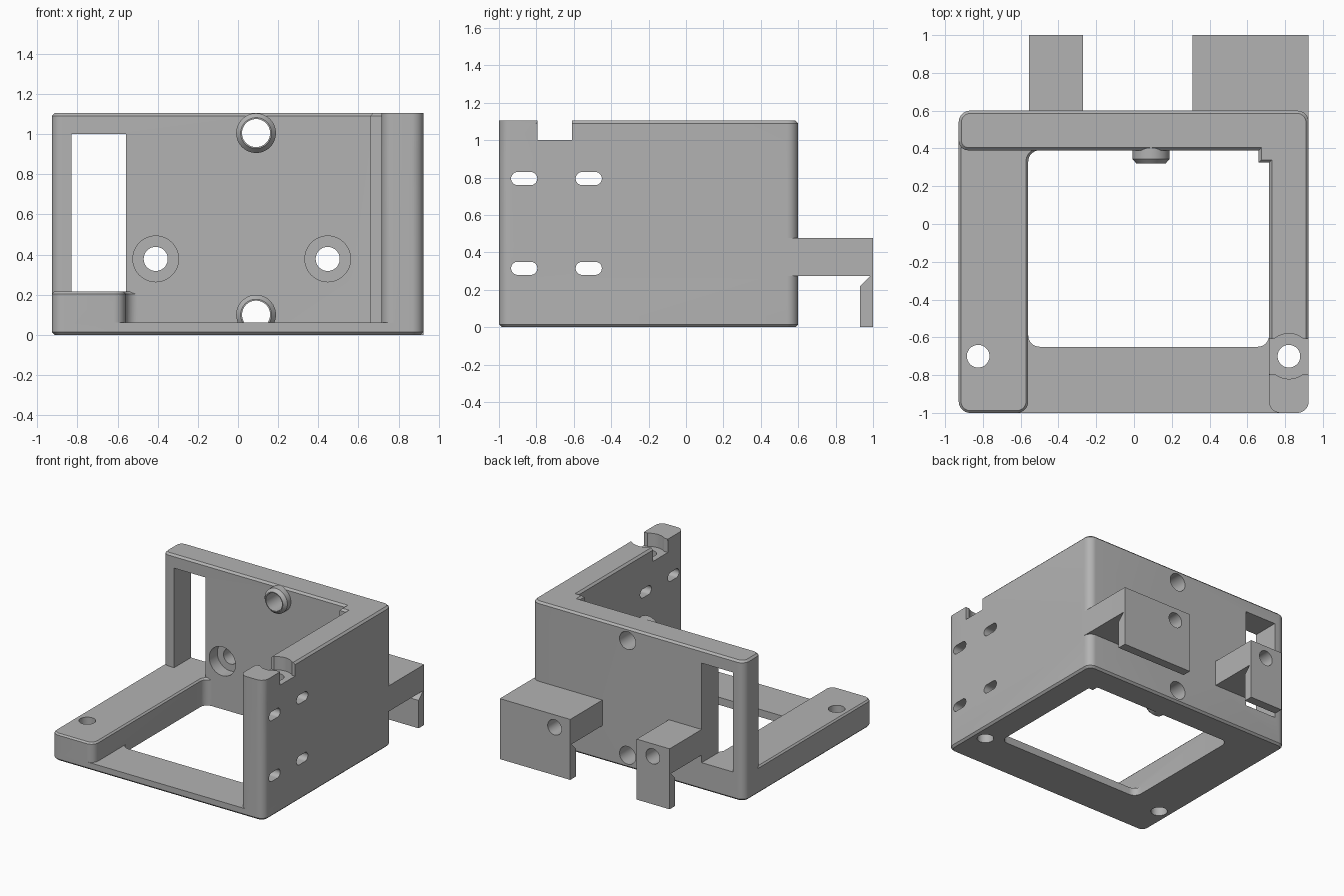
import bpy, bmesh, math
from mathutils import Matrix, Vector

if "Cube" in bpy.data.objects:
    bpy.data.objects.remove(bpy.data.objects["Cube"])

grey = bpy.data.materials.new("plain_grey")
grey.diffuse_color = (0.45, 0.45, 0.45, 1)
grey.use_nodes = True
grey.node_tree.nodes["Principled BSDF"].inputs["Base Color"].default_value = grey.diffuse_color

ALONG_X = Matrix(((0, 0, 1, 0), (1, 0, 0, 0), (0, 1, 0, 0), (0, 0, 0, 1)))  # (u,v,w) -> y,z,x


def finish(name, bm):
    bmesh.ops.recalc_face_normals(bm, faces=bm.faces)
    me = bpy.data.meshes.new(name)
    bm.to_mesh(me)
    bm.free()
    me.materials.append(grey)
    ob = bpy.data.objects.new(name, me)
    bpy.context.collection.objects.link(ob)
    return ob


def outline(corners, seg=8):
    """Counter-clockwise corners (x, y, radius) -> rounded outline."""
    pts, n = [], len(corners)
    for i, (x, y, r) in enumerate(corners):
        p = Vector((x, y))
        if r == 0:
            pts.append(p)
            continue
        a = (Vector(corners[i - 1][:2]) - p).normalized()
        b = (Vector(corners[(i + 1) % n][:2]) - p).normalized()
        c = p + (a + b) * r                       # right-angled corners only
        for k in range(seg + 1):
            t = k / seg * math.pi / 2
            pts.append(c - b * r * math.cos(t) - a * r * math.sin(t))
    return pts


def inset(pts, d):
    out, n = [], len(pts)
    for i, p in enumerate(pts):
        e1 = (p - pts[i - 1]).normalized()
        e2 = (pts[(i + 1) % n] - p).normalized()
        n1, n2 = Vector((-e1.y, e1.x)), Vector((-e2.y, e2.x))
        out.append(p + (n1 + n2) * d / (1 + n1.dot(n2)))
    return out


def prism(name, corners, z0, z1, bottom=0, top=0, matrix=None):
    """Extruded rounded outline with optional chamfers at either end."""
    pts = outline(corners)
    rings = [(z0, bottom)] if bottom else []
    rings += [(z0 + bottom, 0), (z1 - top, 0)]
    rings += [(z1, top)] if top else []
    bm = bmesh.new()
    loops = [[bm.verts.new((p.x, p.y, z)) for p in inset(pts, d)] for z, d in rings]
    n = len(pts)
    for a, b in zip(loops, loops[1:]):
        for i in range(n):
            j = (i + 1) % n
            bm.faces.new((a[i], a[j], b[j], b[i]))
    bm.faces.new(loops[0][::-1])
    bm.faces.new(loops[-1])
    if matrix:
        bm.transform(matrix)
    return finish(name, bm)


def rect(x0, x1, y0, y1, r=0):
    return [(x0, y0, r), (x1, y0, r), (x1, y1, r), (x0, y1, r)]


def rod(name, axis, a, b, s0, s1, r0, r1=None):
    """Cylinder or cone along y at (x=a, z=b) or along z at (x=a, y=b)."""
    bm = bmesh.new()
    bmesh.ops.create_cone(bm, cap_ends=True, segments=48, radius1=r0,
                          radius2=r0 if r1 is None else r1, depth=s1 - s0)
    mid = (s0 + s1) / 2
    if axis == 'Y':
        bm.transform(Matrix.Translation((a, mid, b)) @ Matrix.Rotation(-math.pi / 2, 4, 'X'))
    else:
        bm.transform(Matrix.Translation((a, b, mid)))
    return finish(name, bm)


def combine(target, tool, op):
    m = target.modifiers.new(op, 'BOOLEAN')
    m.operation, m.object, m.solver = op, tool, 'EXACT'
    tool.hide_render = True
    bpy.context.view_layer.objects.active = target
    bpy.ops.object.modifier_apply(modifier=m.name)
    bpy.data.objects.remove(tool)


L, R, F, B, H = -0.928, 0.925, -1.0, 0.6, 1.105

# base plate with a rounded opening
body = prism("mounting_bracket", rect(L, R, F, B, 0.06), 0, 0.06, bottom=0.015)
combine(body, prism("opening", rect(-0.56, 0.715, -0.65, 0.39, 0.06), -0.1, 0.2), 'DIFFERENCE')

# back wall and right wall in one L, with a stepped inner corner
walls = prism("walls", [(L, 0.39, 0.05), (0.66, 0.39, 0), (0.66, 0.325, 0), (0.715, 0.325, 0),
                        (0.715, F, 0.06), (R, F, 0.06), (R, B, 0.06), (L, B, 0.06)],
              0, H, 0.015, 0.015)
# low left rail, filleted into the back wall
rail = prism("left_rail", [(L, F, 0.06), (-0.56, F, 0.06), (-0.56, 0.39, 0.06),
                           (-0.45, 0.39, 0), (-0.45, 0.5, 0), (L, 0.5, 0)], 0, 0.215, 0.015, 0.012)
# square-topped front post
post = prism("front_post", rect(0.715, R, F, -0.75, 0.06), 0.9, H)
for part in (walls, rail, post):
    combine(body, part, 'UNION')

# rear hooks with an undercut lip
hook = [(0.5, 0.275, 0), (0.985, 0.275, 0), (0.93, 0.22, 0), (0.93, 0, 0),
        (1, 0, 0), (1, 0.477, 0), (0.5, 0.477, 0)]
for x0, x1 in ((-0.557, -0.27), (0.31, R)):
    combine(body, prism("rear_hook", hook, x0, x1, matrix=ALONG_X), 'UNION')

# chamfered bosses on the inside of the back wall
for z in (0.1, 1.005):
    combine(body, rod("boss", 'Y', 0.09, z, 0.345, 0.45, 0.099), 'UNION')
    combine(body, rod("boss_tip", 'Y', 0.09, z, 0.32, 0.345, 0.077, 0.099), 'UNION')

# holes, counterbores, window, slots and top notch
cuts = [rod("boss_hole", 'Y', 0.09, z, 0.2, 0.7, 0.07) for z in (0.1, 1.005)]
for x in (-0.41, 0.447):
    cuts += [rod("counterbore", 'Y', x, 0.378, 0.3, 0.49, 0.114),
             rod("hook_hole", 'Y', x, 0.378, 0.3, 1.1, 0.06)]
cuts += [rod("base_hole", 'Z', x, -0.7, -0.1, 1.3, 0.06) for x in (-0.825, 0.82)]
cuts.append(prism("window", rect(-0.83, -0.557, 0.3, 0.7), 0.215, 1.0))
for y in (-0.865, -0.52):
    for z in (0.315, 0.795):
        cuts.append(prism("slot", rect(y - 0.07, y + 0.07, z - 0.035, z + 0.035, 0.0349),
                          0.6, 1.0, matrix=ALONG_X))
cuts += [prism("notch", rect(0.6, 1.0, -0.795, -0.61), 1.0, 1.2),
         rod("notch_round", 'Z', 0.82, -0.7, 1.0, 1.2, 0.12)]
for c in cuts:
    combine(body, c, 'DIFFERENCE')

bpy.ops.object.select_all(action='DESELECT')
body.select_set(True)
bpy.context.view_layer.objects.active = body
bpy.ops.object.shade_smooth_by_angle(angle=math.radians(25))
